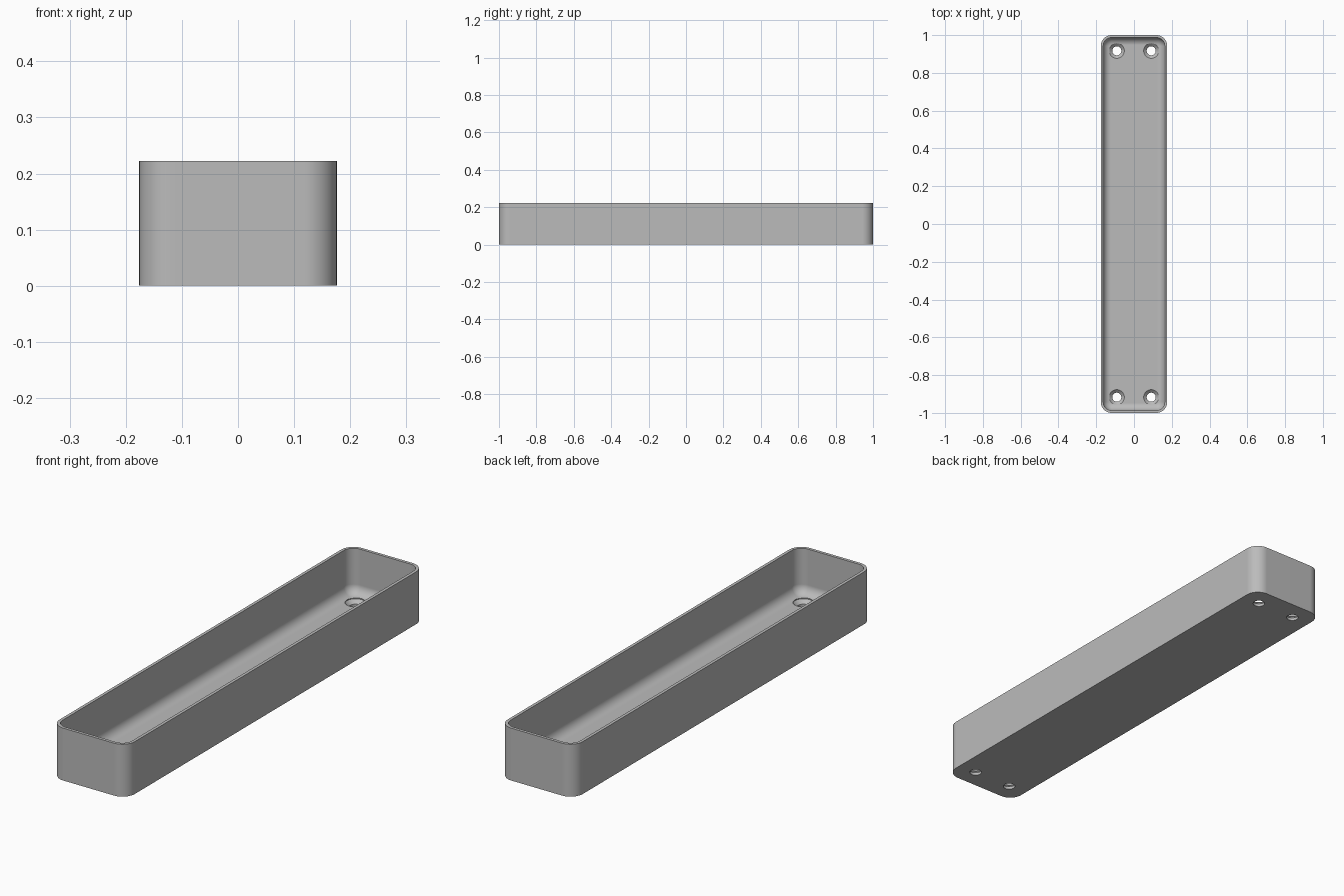
import bpy, bmesh, math

cube = bpy.data.objects.get("Cube")
if cube:
    bpy.data.objects.remove(cube, do_unlink=True)

HALF_X, HALF_Y, HEIGHT = 0.176, 1.0, 0.222
CORNER, WALL, FLOOR, FILLET = 0.058, 0.013, 0.03, 0.04
HOLE_X, HOLE_Y = 0.091, 0.917

grey = bpy.data.materials.new("plain grey")
grey.use_nodes = True
colour = (0.5, 0.5, 0.5, 1)
grey.diffuse_color = colour
grey.node_tree.nodes["Principled BSDF"].inputs["Base Color"].default_value = colour


def rounded_loop(inset, z, steps=12):
    """Rounded rectangle, moved inwards by inset."""
    points = []
    for quarter, (sx, sy) in enumerate([(1, 1), (-1, 1), (-1, -1), (1, -1)]):
        for i in range(steps + 1):
            a = math.pi / 2 * (quarter + i / steps)
            r = CORNER - inset
            points.append((sx * (HALF_X - CORNER) + r * math.cos(a),
                           sy * (HALF_Y - CORNER) + r * math.sin(a), z))
    return points


def circle_loop(x, y, r, z, steps=40):
    return [(x + r * math.cos(2 * math.pi * i / steps),
             y + r * math.sin(2 * math.pi * i / steps), z) for i in range(steps)]


def loft(bm, loops):
    """Skin a stack of loops and cap both ends."""
    rings = [[bm.verts.new(p) for p in loop] for loop in loops]
    n = len(rings[0])
    for low, high in zip(rings, rings[1:]):
        for i in range(n):
            j = (i + 1) % n
            bm.faces.new((low[i], low[j], high[j], high[i]))
    bm.faces.new(rings[0][::-1])
    bm.faces.new(rings[-1])


def finish(bm, name):
    bmesh.ops.recalc_face_normals(bm, faces=bm.faces)
    mesh = bpy.data.meshes.new(name)
    bm.to_mesh(mesh)
    bm.free()
    mesh.materials.append(grey)
    obj = bpy.data.objects.new(name, mesh)
    bpy.context.collection.objects.link(obj)
    return obj


# Tray: outer wall, rim, inner wall, then the fillet down to the floor
loops = [rounded_loop(0, 0), rounded_loop(0, HEIGHT), rounded_loop(WALL, HEIGHT)]
for i in range(11):
    a = math.pi / 2 * i / 10
    loops.append(rounded_loop(WALL + FILLET * (1 - math.cos(a)),
                              FLOOR + FILLET * (1 - math.sin(a))))
bm = bmesh.new()
loft(bm, loops)
tray = finish(bm, "tray")

# Countersunk screw holes near the four corners
bm = bmesh.new()
profile = [(0.024, -0.02), (0.024, 0.012), (0.04, 0.027), (0.04, 0.15)]
for sx in (-1, 1):
    for sy in (-1, 1):
        loft(bm, [circle_loop(sx * HOLE_X, sy * HOLE_Y, r, z) for r, z in profile])
cutter = finish(bm, "screw_hole_cutter")
cutter.hide_render = True

bpy.ops.object.select_all(action='DESELECT')
tray.select_set(True)
bpy.context.view_layer.objects.active = tray
cut = tray.modifiers.new("screw holes", 'BOOLEAN')
cut.operation = 'DIFFERENCE'
cut.solver = 'EXACT'
cut.object = cutter
bpy.ops.object.modifier_apply(modifier=cut.name)
bpy.data.objects.remove(cutter, do_unlink=True)

# Smooth rounded corners with crisp rim and hole edges
bpy.ops.object.shade_smooth_by_angle(angle=math.radians(30))
weighted = tray.modifiers.new("weighted normals", 'WEIGHTED_NORMAL')
weighted.keep_sharp = True
